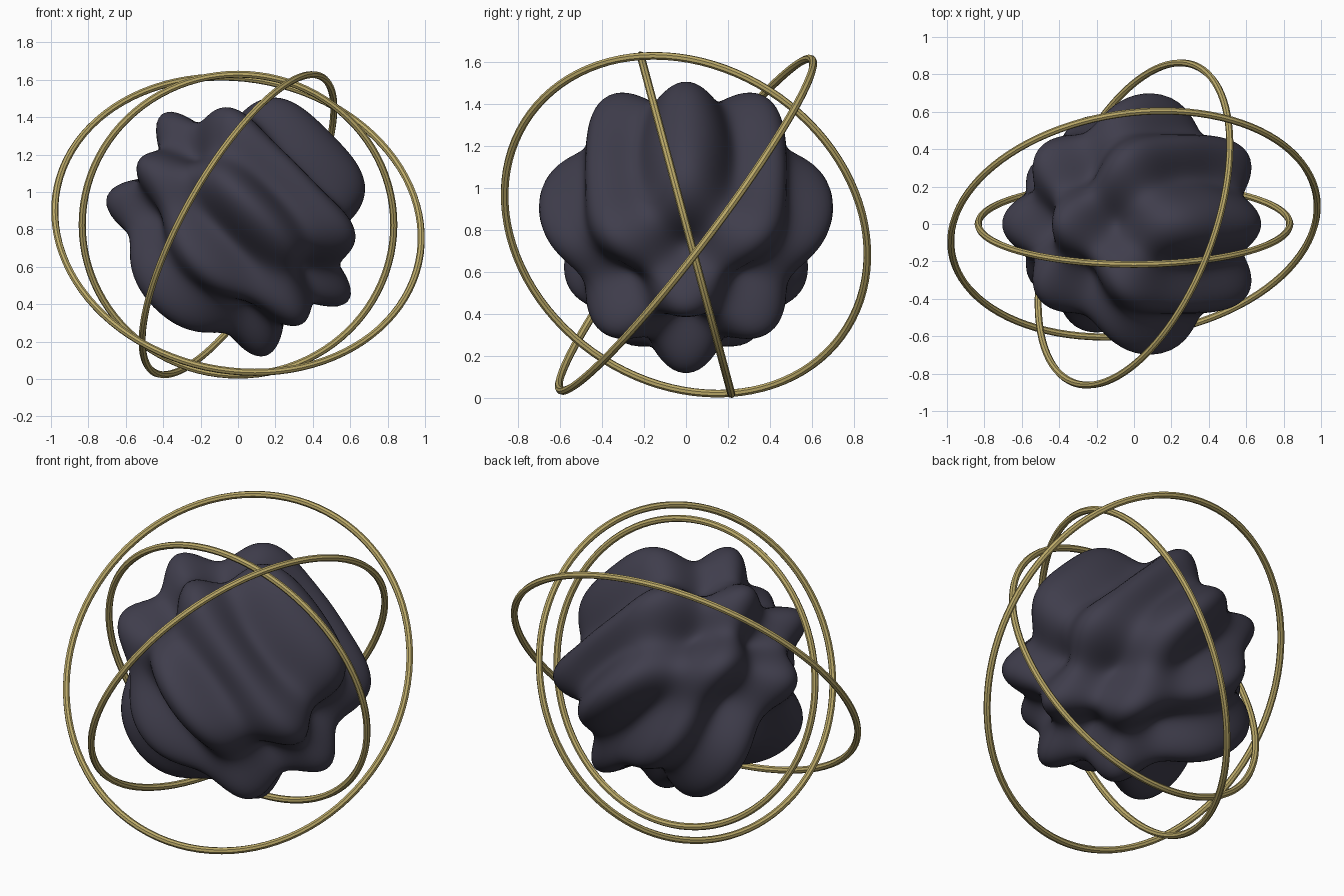
import bpy, math
from mathutils import Vector

if "Cube" in bpy.data.objects:
    bpy.data.objects.remove(bpy.data.objects["Cube"])

CENTRE = Vector((0, 0, 0.825))


def material(name, rgb):
    m = bpy.data.materials.new(name)
    m.diffuse_color = (*rgb, 1)
    m.use_nodes = True
    m.node_tree.nodes["Principled BSDF"].inputs["Base Color"].default_value = m.diffuse_color
    return m


slate = material("dark slate", (0.05, 0.047, 0.072))
gold = material("pale gold", (0.50, 0.40, 0.14))

# Lumpy core: sphere pushed in and out along its radius by a wave pattern
bpy.ops.mesh.primitive_ico_sphere_add(subdivisions=6, radius=1, location=CENTRE)
core = bpy.context.object
core.name = "lumpy_core"
for v in core.data.vertices:
    d = v.co.normalized()
    wave = math.sin(6 * (d.x + d.z)) * math.cos(6 * d.y)
    v.co = d * (0.607 + 0.11 * wave)
core.data.materials.append(slate)
bpy.ops.object.shade_smooth()


# Tilted rings around the core
def ring(name, radius, normal):
    bpy.ops.mesh.primitive_torus_add(
        major_radius=radius, minor_radius=0.019,
        major_segments=96, minor_segments=8, location=CENTRE)
    ob = bpy.context.object
    ob.name = name
    ob.rotation_euler = Vector(normal).to_track_quat('Z', 'Y').to_euler()
    ob.data.materials.append(gold)
    bpy.ops.object.shade_smooth_by_angle(angle=math.radians(30))


ring("inner_ring", 0.833, (0, 0.966, 0.259))
ring("middle_ring", 0.908, (-0.827, 0.316, 0.469))
ring("outer_ring", 0.987, (-0.12, 0.79, -0.60))
